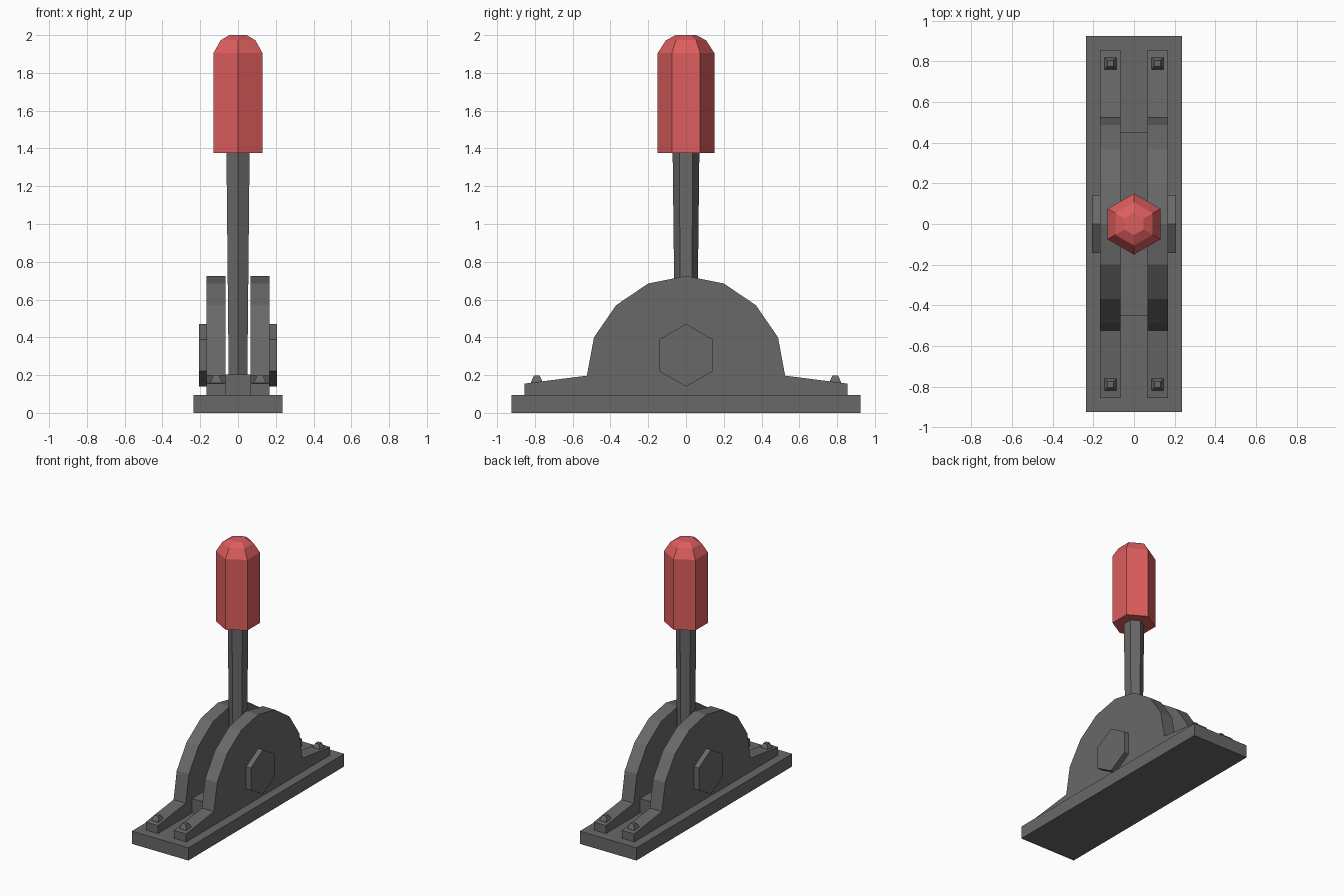
import bpy
import bmesh
import math

if "Cube" in bpy.data.objects:
    bpy.data.objects.remove(bpy.data.objects["Cube"], do_unlink=True)


def make_material(name, colour):
    mat = bpy.data.materials.new(name)
    mat.use_nodes = True
    mat.diffuse_color = colour
    mat.node_tree.nodes["Principled BSDF"].inputs["Base Color"].default_value = colour
    return mat


metal = make_material("dark grey metal", (0.14, 0.14, 0.14, 1))
red = make_material("red grip", (0.72, 0.11, 0.11, 1))


def loft(name, rings, mat):
    """Join matching rings of points with flat faces and close both ends."""
    bm = bmesh.new()
    loops = [[bm.verts.new(p) for p in ring] for ring in rings]
    n = len(loops[0])
    for low, high in zip(loops, loops[1:]):
        for i in range(n):
            j = (i + 1) % n
            bm.faces.new((low[i], low[j], high[j], high[i]))
    bm.faces.new(loops[0][::-1])
    bm.faces.new(loops[-1])
    bmesh.ops.recalc_face_normals(bm, faces=bm.faces)
    mesh = bpy.data.meshes.new(name)
    bm.to_mesh(mesh)
    bm.free()
    mesh.materials.append(mat)
    obj = bpy.data.objects.new(name, mesh)
    bpy.context.collection.objects.link(obj)
    return obj


def rect(hx, hy, z, cx=0, cy=0):
    return [(cx + sx * hx, cy + sy * hy, z)
            for sx, sy in ((-1, -1), (1, -1), (1, 1), (-1, 1))]


def hexagon(radius):
    """Six points with a corner on the second axis."""
    angles = [math.radians(30 + 60 * i) for i in range(6)]
    return [(radius * math.cos(a), radius * math.sin(a)) for a in angles]


def turned(name, profile, mat):
    """Six-sided upright body from (radius, height) pairs."""
    return loft(name, [[(x, y, z) for x, y in hexagon(r)] for r, z in profile], mat)


# Base plate and the spacer between the brackets
loft("base_plate", [rect(0.235, 0.925, z) for z in (0, 0.095)], metal)
loft("centre_spacer", [rect(0.067, 0.45, z) for z in (0.095, 0.203)], metal)

# Arched side brackets with pivot caps and foot bolts
half = [(0.855, 0.095), (0.855, 0.155), (0.525, 0.197), (0.487, 0.4),
        (0.37, 0.57), (0.2, 0.685)]
arch = half + [(0, 0.725)] + [(-y, z) for y, z in reversed(half)]
for side, s in (("left", 1), ("right", -1)):
    loft(side + "_bracket",
         [[(s * x, y, z) for y, z in arch] for x in (0.067, 0.168)], metal)
    loft(side + "_pivot_cap",
         [[(s * x, y, 0.305 + z) for y, z in hexagon(0.166)]
          for x in (0.16, 0.207)], metal)
    for end, e in (("front", -1), ("back", 1)):
        loft(side + "_" + end + "_bolt",
             [rect(h, h, z, s * 0.116, e * 0.79)
              for h, z in ((0.03, 0.15), (0.03, 0.165), (0.015, 0.198))], metal)

# Tapered lever shaft and domed grip
turned("lever_shaft", [(0.057, 0.19), (0.071, 1.4)], metal)
turned("lever_grip", [(0.15, 1.375), (0.15, 1.905), (0.106, 1.973), (0.054, 2.0)], red)
